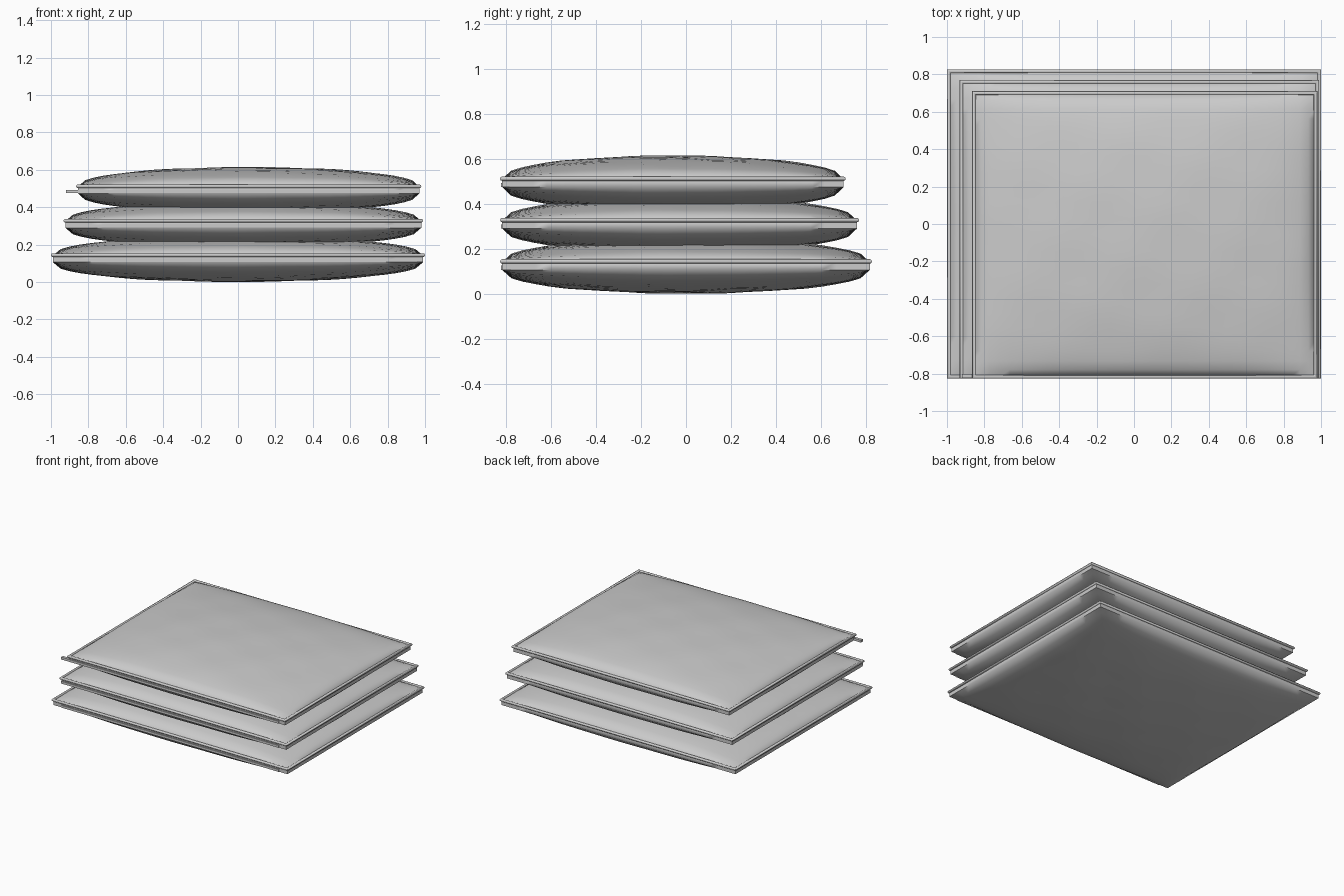
import bpy, bmesh, math

if "Cube" in bpy.data.objects:
    bpy.data.objects.remove(bpy.data.objects["Cube"])

NX, NY = 26, 22
HALF, EDGE = 0.122, 0.018   # half thickness in the middle and at the seam


def make_object(name, bm, angle=60):
    bmesh.ops.recalc_face_normals(bm, faces=bm.faces)
    mesh = bpy.data.meshes.new(name)
    bm.to_mesh(mesh)
    bm.free()
    ob = bpy.data.objects.new(name, mesh)
    bpy.context.collection.objects.link(ob)
    bpy.ops.object.select_all(action='DESELECT')
    ob.select_set(True)
    bpy.context.view_layer.objects.active = ob
    bpy.ops.object.shade_smooth_by_angle(angle=math.radians(angle))
    return ob


def puff(u, v):
    # pillow height: thin at the seam, full and faintly rippled in the middle
    fill = max(0.0, (1 - u * u) * (1 - v * v)) ** 0.45
    ripple = 0.003 * math.sin(9 * u + 4 * v) * math.sin(11 * v - 3 * u)
    return EDGE + (HALF - EDGE + ripple) * fill


def cushion(name, x0, x1, y0, y1, zc):
    bm = bmesh.new()
    cx, cy = (x0 + x1) / 2, (y0 + y1) / 2
    hx, hy = (x1 - x0) / 2 - 0.01, (y1 - y0) / 2 - 0.01
    layers = []
    for side in (1, -1):
        grid = []
        for i in range(NX + 1):
            # spacing tightens toward the seams
            a = 2 * i / NX - 1
            u = 0.5 * a + 0.5 * math.sin(a * math.pi / 2)
            row = []
            for j in range(NY + 1):
                b = 2 * j / NY - 1
                v = 0.5 * b + 0.5 * math.sin(b * math.pi / 2)
                row.append(bm.verts.new((cx + u * hx, cy + v * hy, zc + side * puff(u, v))))
            grid.append(row)
        for i in range(NX):
            for j in range(NY):
                bm.faces.new((grid[i][j], grid[i + 1][j], grid[i + 1][j + 1], grid[i][j + 1]))
        layers.append(grid)
    top, low = layers
    # narrow side band joining both faces
    ring = [(i, 0) for i in range(NX)] + [(NX, j) for j in range(NY)]
    ring += [(i, NY) for i in range(NX, 0, -1)] + [(0, j) for j in range(NY, 0, -1)]
    for (a, b), (c, d) in zip(ring, ring[1:] + ring[:1]):
        bm.faces.new((low[a][b], low[c][d], top[c][d], top[a][b]))
    return make_object(name, bm)


def piping(name, x0, x1, y0, y1, z, r=0.01, sides=8):
    # round cord mitred around the rectangular seam
    bm = bmesh.new()
    loops = []
    for sx, sy in ((-1, -1), (1, -1), (1, 1), (-1, 1)):
        loop = []
        for k in range(sides):
            t = 2 * math.pi * k / sides
            out = r * math.cos(t) - r
            x = (x1 if sx > 0 else x0) + sx * out
            y = (y1 if sy > 0 else y0) + sy * out
            loop.append(bm.verts.new((x, y, z + r * math.sin(t))))
        loops.append(loop)
    for n in range(4):
        p, q = loops[n], loops[(n + 1) % 4]
        for k in range(sides):
            m = (k + 1) % sides
            bm.faces.new((p[k], q[k], q[m], p[m]))
    return make_object(name, bm)


def zipper(name, y, z):
    # slim closure strip along the front edge
    bm = bmesh.new()
    bmesh.ops.create_cube(bm, size=1)
    for v in bm.verts:
        v.co = (v.co.x * 1.84, y + v.co.y * 0.022, z + v.co.z * 0.018)
    return make_object(name, bm, 30)


# stack of three cushions, each one smaller and flush at the front
stack = {
    "bottom": (-1.0, 1.0, -0.827, 0.827, 0.124),
    "middle": (-0.933, 0.99, -0.827, 0.77, 0.308),
    "top": (-0.866, 0.98, -0.827, 0.71, 0.492),
}
for label, (x0, x1, y0, y1, zc) in stack.items():
    cushion(label + "_cushion", x0, x1, y0, y1, zc)
    piping(label + "_piping", x0, x1, y0, y1, zc + 0.02)
    zipper(label + "_zipper", -0.812, zc - 0.008)
